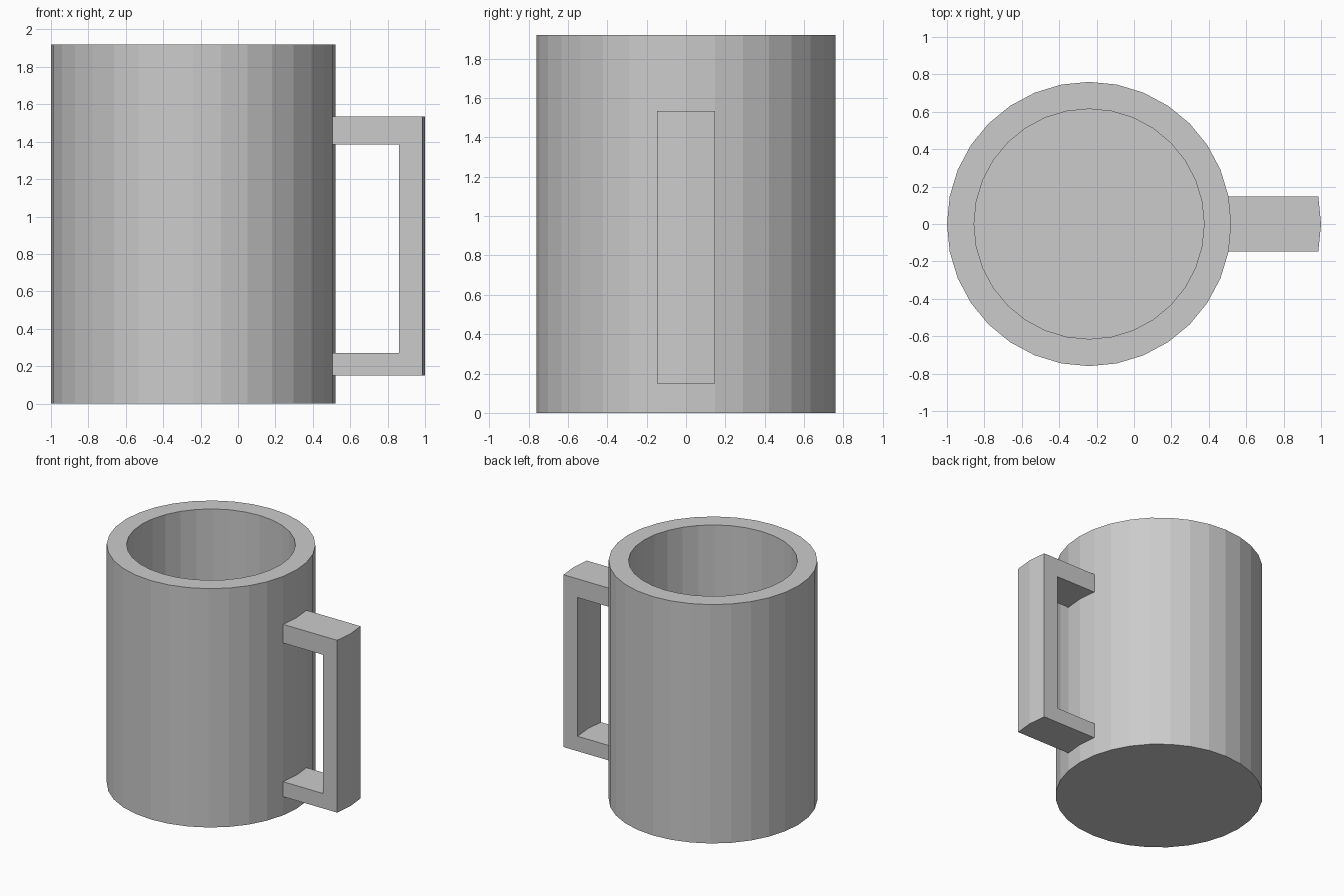
import bpy, bmesh
from math import cos, sin, pi

if "Cube" in bpy.data.objects:
    bpy.data.objects.remove(bpy.data.objects["Cube"])

SIDES = 32
CX, R_OUT, R_IN, HEIGHT, FLOOR = -0.24, 0.76, 0.615, 1.92, 0.14


def finish(name, bm):
    bmesh.ops.recalc_face_normals(bm, faces=bm.faces[:])
    mesh = bpy.data.meshes.new(name)
    bm.to_mesh(mesh)
    bm.free()
    obj = bpy.data.objects.new(name, mesh)
    bpy.context.collection.objects.link(obj)
    return obj


def bridge(bm, a, b, closed=True):
    n = len(a)
    for i in range(n if closed else n - 1):
        j = (i + 1) % n
        bm.faces.new((a[i], a[j], b[j], b[i]))


# Cup body: outer wall, flat rim, inner wall and floor
bm = bmesh.new()
profile = [(R_OUT, 0), (R_OUT, HEIGHT), (R_IN, HEIGHT), (R_IN, FLOOR)]
rings = [[bm.verts.new((CX + r * cos(2 * pi * i / SIDES),
                        r * sin(2 * pi * i / SIDES), z))
          for i in range(SIDES)] for r, z in profile]
for a, b in zip(rings, rings[1:]):
    bridge(bm, a, b)
bm.faces.new(rings[0])
bm.faces.new(rings[-1])
finish("cup_body", bm)

# Handle: C-shaped outline spanning two wall facets, following their bend
half_width = R_OUT * sin(2 * pi / SIDES)
x_wall = CX + R_OUT * cos(2 * pi / SIDES)
bend = CX + R_OUT - x_wall
x_outer, x_inner = 1.0 - bend, 0.86
outline = [(x_wall, 0.15), (x_outer, 0.15), (x_outer, 1.535), (x_wall, 1.535),
           (x_wall, 1.385), (x_inner, 1.385), (x_inner, 0.27), (x_wall, 0.27)]
bm = bmesh.new()
slices = [[bm.verts.new((x + dx, y, z)) for x, z in outline]
          for y, dx in ((-half_width, 0), (0, bend), (half_width, 0))]
for a, b in zip(slices, slices[1:]):
    # The two ends against the cup stay open
    bridge(bm, a[:4], b[:4], closed=False)
    bridge(bm, a[4:], b[4:], closed=False)
for s in (slices[0], slices[2]):
    for q in ((0, 1, 6, 7), (1, 2, 5, 6), (2, 3, 4, 5)):
        bm.faces.new([s[k] for k in q])
finish("handle", bm)
